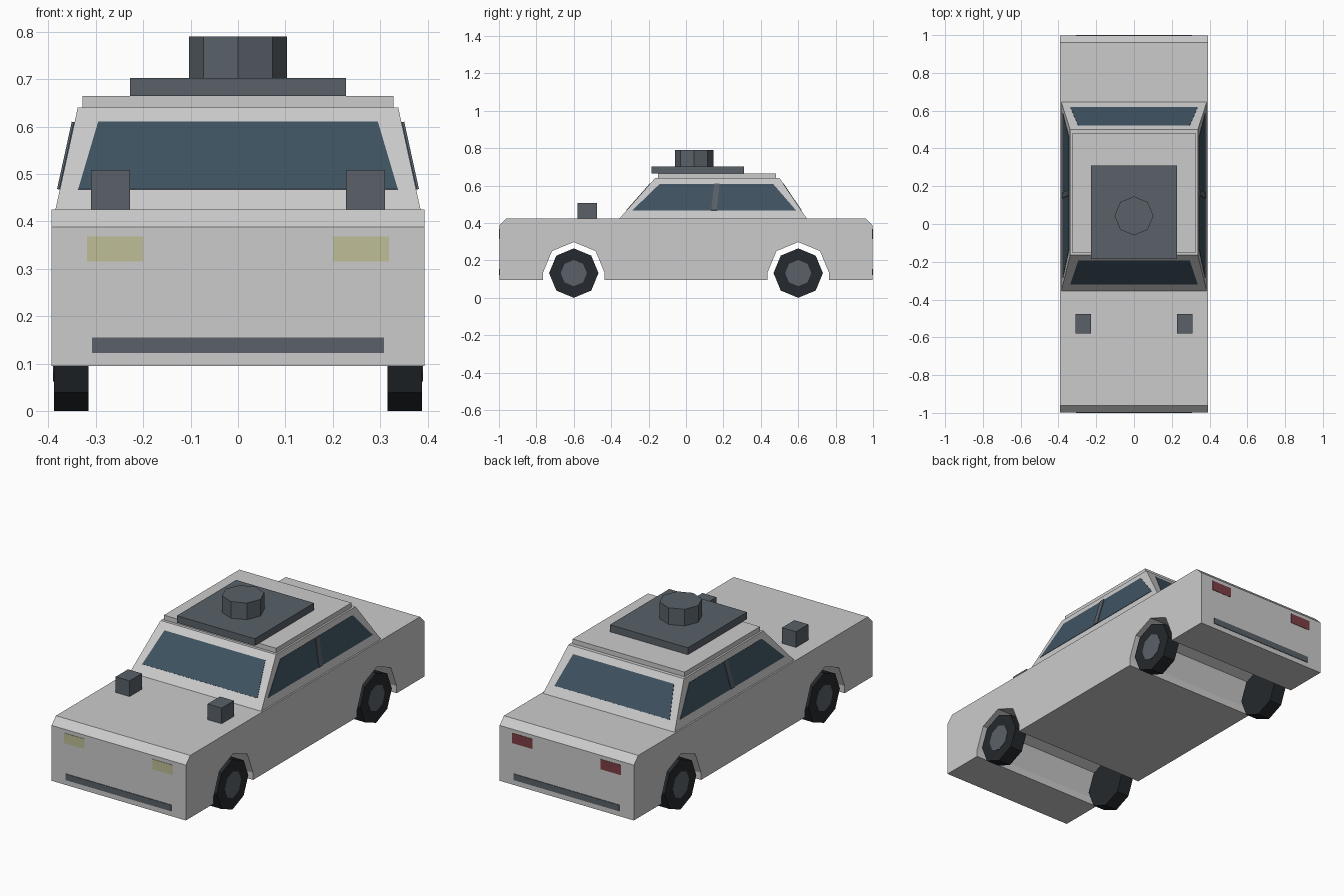
import bpy, bmesh
from math import sin, cos, pi
from mathutils import Vector

if "Cube" in bpy.data.objects:
    bpy.data.objects.remove(bpy.data.objects["Cube"])


def material(name, r, g, b):
    m = bpy.data.materials.new(name)
    m.diffuse_color = (r, g, b, 1)
    m.use_nodes = True
    m.node_tree.nodes["Principled BSDF"].inputs["Base Color"].default_value = m.diffuse_color
    return m


DARK = material("dark_trim", 0.10, 0.12, 0.14)
TYRE = material("tyre", 0.018, 0.022, 0.026)
GLASS = material("glass", 0.05, 0.085, 0.12)
LAMP = material("lamp", 0.52, 0.52, 0.31)
RED = material("tail_lamp", 0.21, 0.05, 0.06)


def finish(name, bm, mat):
    bmesh.ops.recalc_face_normals(bm, faces=bm.faces)
    me = bpy.data.meshes.new(name)
    bm.to_mesh(me)
    bm.free()
    if mat:
        me.materials.append(mat)
    ob = bpy.data.objects.new(name, me)
    bpy.context.collection.objects.link(ob)
    return ob


def prism(name, points, push, mat=None):
    """Extrude a closed outline along a vector."""
    bm = bmesh.new()
    face = bm.faces.new([bm.verts.new(p) for p in points])
    new = bmesh.ops.extrude_face_region(bm, geom=[face], use_keep_orig=True)["geom"]
    bmesh.ops.translate(bm, vec=push, verts=[v for v in new if isinstance(v, bmesh.types.BMVert)])
    return finish(name, bm, mat)


def box(name, x0, x1, y0, y1, z0, z1, mat=None):
    return prism(name, [(x0, y0, z0), (x1, y0, z0), (x1, y1, z0), (x0, y1, z0)],
                 (0, 0, z1 - z0), mat)


def ring(cx, cy, r):
    return [(cx + r * cos(i * pi / 4), cy + r * sin(i * pi / 4)) for i in range(8)]


# Body: side profile with octagonal wheel arches
W, L, LOW, TOP = 0.393, 0.997, 0.095, 0.425
AXLE = 0.60
profile = [(-L, LOW)]
for c in (-AXLE, AXLE):
    profile.append((c - 0.165, LOW))
    profile += [(c - 0.165 * cos(i * pi / 4), 0.133 + 0.165 * sin(i * pi / 4)) for i in range(5)]
    profile.append((c + 0.165, LOW))
profile += [(L, LOW), (L, 0.388), (0.96, TOP), (-0.96, TOP), (-L, 0.388)]
prism("body", [(-W, y, z) for y, z in profile], (2 * W, 0, 0))

# Cabin: tapered block
Z0, Z1 = TOP, 0.64


def cabin_at(z):
    """Half width, front y and rear y of the cabin at a height."""
    t = (z - Z0) / (Z1 - Z0)
    return 0.385 - 0.047 * t, -0.355 + 0.19 * t, 0.645 - 0.145 * t


bm = bmesh.new()
bmesh.ops.create_cube(bm, size=2)
for v in bm.verts:
    z = Z1 if v.co.z > 0 else Z0
    w, f, r = cabin_at(z)
    v.co = (w if v.co.x > 0 else -w, r if v.co.y > 0 else f, z)
finish("cabin", bm, None)
box("roof", -0.328, 0.328, -0.15, 0.48, Z1, 0.665)


def panel(name, pts, mat, lift):
    """Thin plate lying on a cabin face, facing outward."""
    p = [Vector(q) for q in pts]
    n = (p[1] - p[0]).cross(p[3] - p[0]).normalized()
    if n.z < 0:
        n = -n
    prism(name, [q - n * 0.004 for q in p], n * (0.004 + lift), mat)


# Windows and door pillars
zl, zh = 0.467, 0.609
wl, fl, rl = cabin_at(zl)
wh, fh, rh = cabin_at(zh)
for name, yl, yh in (("windscreen", fl, fh), ("rear_window", rl, rh)):
    panel(name, [(-0.337, yl, zl), (0.337, yl, zl), (0.295, yh, zh), (-0.295, yh, zh)], GLASS, 0.002)
for s, side in ((-1, "left"), (1, "right")):
    def strip(name, a, b, c, d, mat, lift):
        panel(side + name, [(s * wl, a, zl), (s * wl, b, zl), (s * wh, c, zh), (s * wh, d, zh)], mat, lift)
    strip("_side_window", -0.287, 0.588, 0.465, -0.14, GLASS, 0.002)
    strip("_door_pillar", 0.135, 0.165, 0.18, 0.15, DARK, 0.006)

# Roof platform and beacon
box("roof_platform", -0.228, 0.228, -0.185, 0.31, 0.665, 0.702, DARK)
prism("beacon", [(x, y, 0.702) for x, y in ring(0, 0.043, 0.103)], (0, 0, 0.088), DARK)

# Paired parts: hood blocks, lamps and wheels
for s, side in ((-1, "left"), (1, "right")):
    box(side + "_hood_block", s * 0.228, s * 0.31, -0.58, -0.477, TOP, 0.508, DARK)
    for e, end, mat in ((-1, "front", LAMP), (1, "rear", RED)):
        box(f"{side}_{end}_lamp", s * 0.2, s * 0.318, e * 0.99, e * 0.999, 0.315, 0.368, mat)
        prism(f"{side}_{end}_tyre", [(s * 0.315, y, z) for y, z in ring(e * AXLE, 0.132, 0.132)],
              (s * 0.073, 0, 0), TYRE)
        prism(f"{side}_{end}_hub", [(s * 0.38, y, z) for y, z in ring(e * AXLE, 0.132, 0.07)],
              (s * 0.01, 0, 0), DARK)

# Bumper strips
for e, end in ((-1, "front"), (1, "rear")):
    box(end + "_bumper", -0.308, 0.308, e * 0.97, e * 1.0, 0.122, 0.155, DARK)
